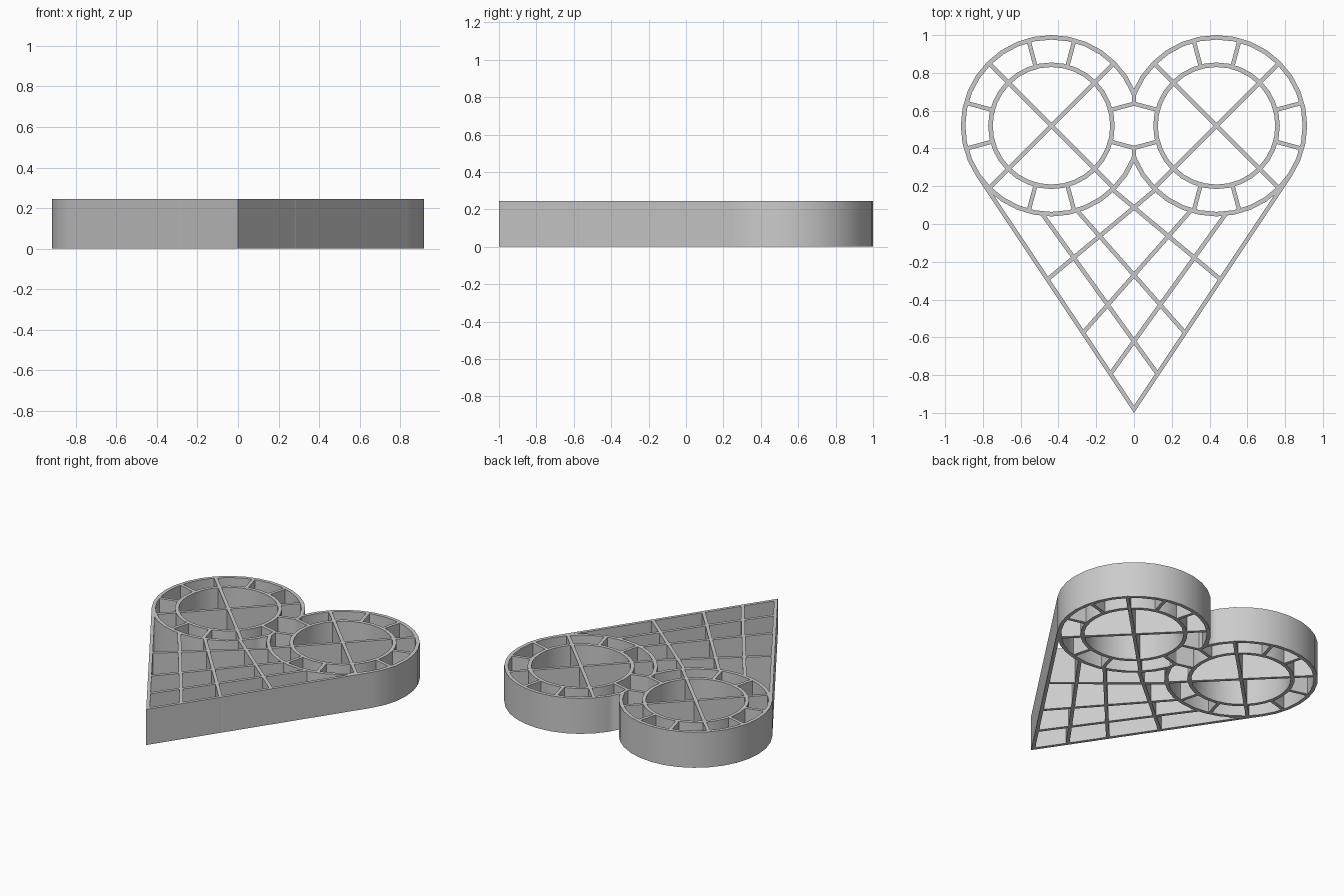
import bpy, bmesh
from math import radians, cos, sin, hypot, atan2, asin, sqrt
from mathutils import Vector

cube = bpy.data.objects.get("Cube")
if cube:
    bpy.data.objects.remove(cube)

HEIGHT = 0.245
CX, CY = 0.437, 0.52          # centre of the +x lobe
R_OUT, R_IN = 0.48, 0.335     # outer radii of the two rings
WALL = 0.024
BAR = 0.022
TIP = Vector((0, -1))

gray = bpy.data.materials.new("plain gray")
gray.use_nodes = True
gray.diffuse_color = (0.6, 0.6, 0.6, 1)
gray.node_tree.nodes["Principled BSDF"].inputs["Base Color"].default_value = gray.diffuse_color


def prism(bm, outline):
    """Extrude a flat outline from the ground to full height."""
    face = bm.faces.new([bm.verts.new((x, y, 0)) for x, y in outline])
    new = bmesh.ops.extrude_face_region(bm, geom=[face])["geom"]
    bmesh.ops.translate(bm, vec=(0, 0, HEIGHT),
                        verts=[g for g in new if isinstance(g, bmesh.types.BMVert)])


def bar(bm, a, b, width=BAR):
    a, b = Vector(a), Vector(b)
    side = (b - a).normalized().orthogonal() * width / 2
    prism(bm, [a - side, b - side, b + side, a + side])


def ring(bm, outer, inner, steps=32):
    loops = []
    for radius, z in ((outer, 0), (outer, HEIGHT), (inner, HEIGHT), (inner, 0)):
        loops.append([bm.verts.new((CX + radius * cos(radians(360 * i / steps)),
                                    CY + radius * sin(radians(360 * i / steps)), z))
                      for i in range(steps)])
    for k in range(4):
        a, b = loops[k], loops[(k + 1) % 4]
        for i in range(steps):
            j = (i + 1) % steps
            bm.faces.new((a[i], a[j], b[j], b[i]))


def finish(name, bm, mirror=True):
    bmesh.ops.recalc_face_normals(bm, faces=bm.faces)
    mesh = bpy.data.meshes.new(name)
    bm.to_mesh(mesh)
    bm.free()
    mesh.materials.append(gray)
    mesh.shade_smooth()
    mesh.set_sharp_from_angle(angle=radians(30))
    obj = bpy.data.objects.new(name, mesh)
    bpy.context.collection.objects.link(obj)
    if mirror:
        mod = obj.modifiers.new("Mirror", 'MIRROR')
        mod.use_clip = True


def on_lobe(radius, degrees):
    return (CX + radius * cos(radians(degrees)), CY + radius * sin(radians(degrees)))


# Outer rings, cut where the two lobes meet
bm = bmesh.new()
ring(bm, R_OUT, R_OUT - WALL)
cut = bmesh.ops.bisect_plane(bm, geom=bm.verts[:] + bm.edges[:] + bm.faces[:],
                             plane_co=(0, 0, 0), plane_no=(1, 0, 0), clear_inner=True)
finish("outer_rings", bm)

# Inner rings
bm = bmesh.new()
ring(bm, R_IN, R_IN - WALL)
finish("inner_rings", bm)

# Diagonal crosses spanning each lobe
bm = bmesh.new()
for angle in (45, 135):
    bar(bm, on_lobe(R_OUT - 0.015, angle), on_lobe(R_OUT - 0.015, angle + 180))
finish("lobe_crosses", bm)

# Short spokes between the rings
bm = bmesh.new()
for angle in range(15, 360, 30):
    if angle % 90 != 45:
        reach = CX / cos(radians(15)) if angle in (165, 195) else R_OUT - 0.015
        bar(bm, on_lobe(R_IN - 0.015, angle), on_lobe(reach, angle))
finish("ring_spokes", bm)

# Short webs joining the lobes on the centre line
bm = bmesh.new()
meet = sqrt(R_OUT ** 2 - CX ** 2)
for sign in (1, -1):
    bar(bm, (0, CY + sign * 0.11), (0, CY + sign * (meet - 0.01)))
finish("centre_webs", bm, mirror=False)

# Straight sides running from the tip, tangent to the lobes
dx, dy = CX - TIP.x, CY - TIP.y
dist = hypot(dx, dy)
slope = atan2(dy, dx) - asin(R_OUT / dist)
along = Vector((cos(slope), sin(slope)))
inward = Vector((-along.y, along.x))
touch = TIP + along * sqrt(dist ** 2 - R_OUT ** 2)
bm = bmesh.new()
prism(bm, [TIP, touch, touch + inward * BAR, TIP + Vector((0, BAR / cos(slope)))])
finish("straight_sides", bm)

# Crossing lattice in the lower point
bm = bmesh.new()
for start, end in (((-0.105, 0.175), (0.462, -0.297)),
                   ((-0.305, 0.075), (0.276, -0.583)),
                   ((-0.485, 0.052), (0.127, -0.797))):
    bar(bm, start, end)
finish("lattice_bars", bm)
